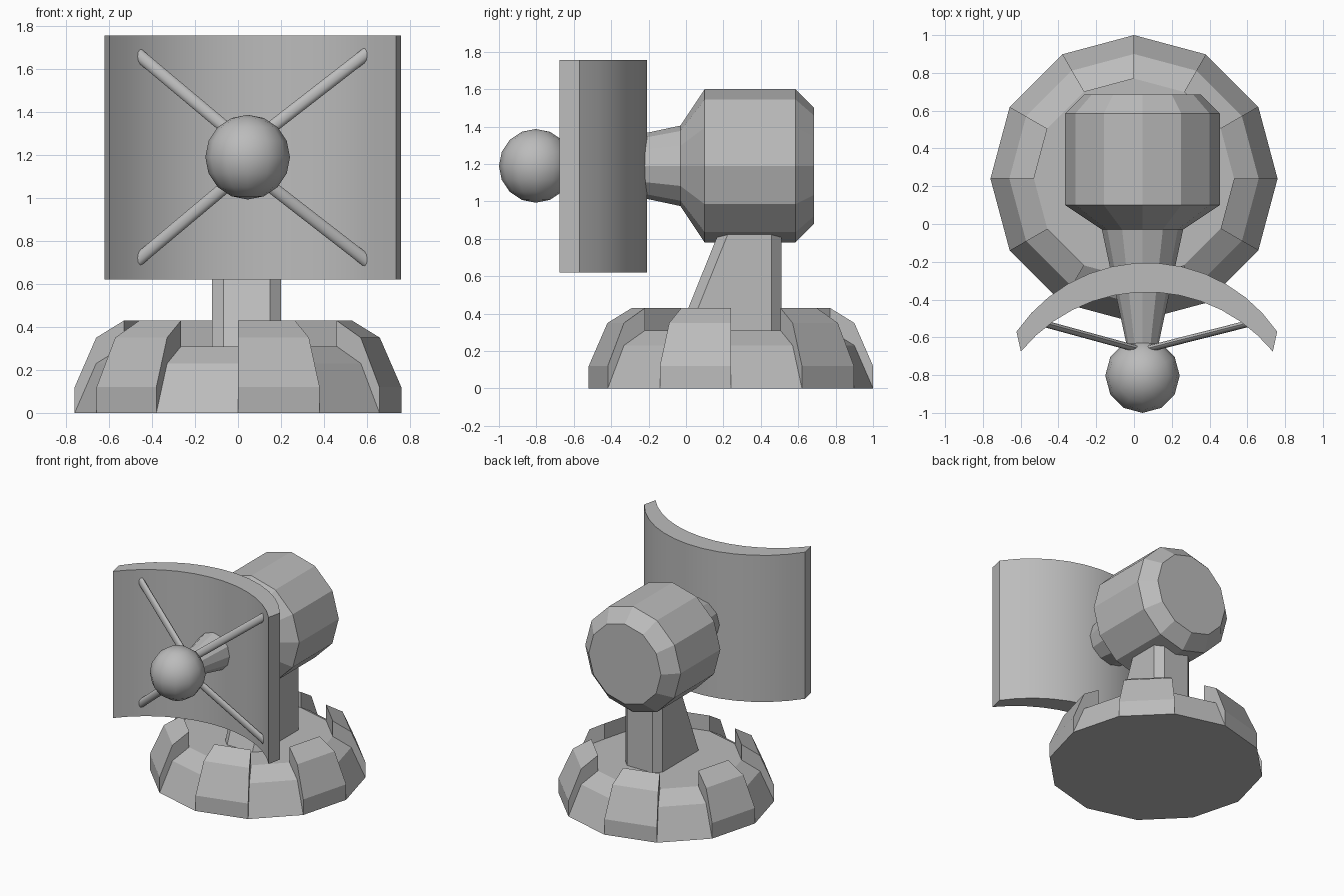
import bpy, bmesh, math
from mathutils import Vector, Matrix

cube = bpy.data.objects.get("Cube")
if cube:
    bpy.data.objects.remove(cube, do_unlink=True)

GREY = (0.5, 0.5, 0.5, 1)
grey = bpy.data.materials.new("plain grey")
grey.use_nodes = True
grey.diffuse_color = GREY
grey.node_tree.nodes["Principled BSDF"].inputs["Base Color"].default_value = GREY

AXIS_X, AXIS_Z = 0.045, 1.19


def finish(name, bm, smooth=None):
    bmesh.ops.recalc_face_normals(bm, faces=bm.faces)
    mesh = bpy.data.meshes.new(name)
    bm.to_mesh(mesh)
    bm.free()
    mesh.materials.append(grey)
    obj = bpy.data.objects.new(name, mesh)
    bpy.context.scene.collection.objects.link(obj)
    if smooth:
        bpy.ops.object.select_all(action="DESELECT")
        obj.select_set(True)
        bpy.context.view_layer.objects.active = obj
        bpy.ops.object.shade_smooth_by_angle(angle=math.radians(smooth))
    return obj


def loft(bm, loops):
    """Skin a list of equal-length closed loops and cap both ends."""
    rings = [[bm.verts.new(p) for p in loop] for loop in loops]
    n = len(rings[0])
    for a, b in zip(rings, rings[1:]):
        for i in range(n):
            j = (i + 1) % n
            bm.faces.new((a[i], a[j], b[j], b[i]))
    bm.faces.new(rings[0])
    bm.faces.new(rings[-1])


def circle(radius, n=12):
    return [(radius * math.cos(math.tau * i / n), radius * math.sin(math.tau * i / n))
            for i in range(n)]


# Low twelve-sided base, with every other segment raised as a block
BASE_Y, LIFT = 0.24, 0.12
profile = [(0.76, 0), (0.66, 0.23), (0.53, 0.31)]
bm = bmesh.new()
loft(bm, [[(x, y + BASE_Y, z) for x, y in circle(r)] for r, z in profile])
finish("base", bm)

bm = bmesh.new()
section = profile + [(r, z + LIFT) for r, z in reversed(profile)]
for k in range(1, 12, 2):
    sides = []
    for a in (k * math.tau / 12, (k + 1) * math.tau / 12):
        sides.append([(r * math.cos(a), r * math.sin(a) + BASE_Y, z) for r, z in section])
    loft(bm, sides)
finish("raised_base_blocks", bm)

# Post with chamfered corners and a sloping front
def post_loop(front, z, back=0.51, half=0.16, cut=0.052):
    right = [(cut - half, front), (-half, front + cut), (-half, back - cut), (cut - half, back)]
    pts = right + [(-x, y) for x, y in reversed(right)]
    return [(x + 0.04, y, z) for x, y in pts]


bm = bmesh.new()
loft(bm, [post_loop(-0.04, 0.30), post_loop(0.19, 0.87)])
finish("post", bm)

# Faceted housing tapering into the feed neck
bm = bmesh.new()
housing = [(0.31, 0.685), (0.41, 0.585), (0.41, 0.10), (0.215, -0.03), (0.08, -0.66)]
loft(bm, [[(x + AXIS_X, y, z + AXIS_Z) for x, z in circle(r)] for r, y in housing])
finish("housing_and_neck", bm)

# Ball at the front of the neck
bm = bmesh.new()
bmesh.ops.create_uvsphere(bm, u_segments=12, v_segments=8, radius=0.197,
                          matrix=Matrix.Translation((AXIS_X, -0.803, AXIS_Z)))
finish("feed_ball", bm, 60)


# Curved dish, open towards the front
def arc(half, apex, end, steps=13):
    sag = apex - end
    radius = (half * half + sag * sag) / (2 * sag)
    span = math.asin(half / radius)
    angles = [span * (2 * i / steps - 1) for i in range(steps + 1)]
    return [(0.068 + radius * math.sin(a), apex - radius + radius * math.cos(a)) for a in angles]


bm = bmesh.new()
outline = arc(0.69, -0.205, -0.57) + arc(0.667, -0.36, -0.675)[::-1]
loft(bm, [[(x, y, z) for x, y in outline] for z in (0.62, 1.757)])
finish("dish", bm, 30)

# Four flattened struts joining the ball to the dish
bm = bmesh.new()
for sx in (-1, 1):
    for sz in (-1, 1):
        start = Vector((AXIS_X + sx * 0.035, -0.66, AXIS_Z + sz * 0.08))
        end = Vector((0.065 + sx * 0.55, -0.525, AXIS_Z + sz * 0.495))
        along = (end - start).normalized()
        wide = along.cross(Vector((0, 1, 0))).normalized()
        thin = along.cross(wide)
        loft(bm, [[p + wide * u + thin * v * 0.6 for u, v in circle(0.029, 10)]
                  for p in (start, end)])
finish("struts", bm, 40)
